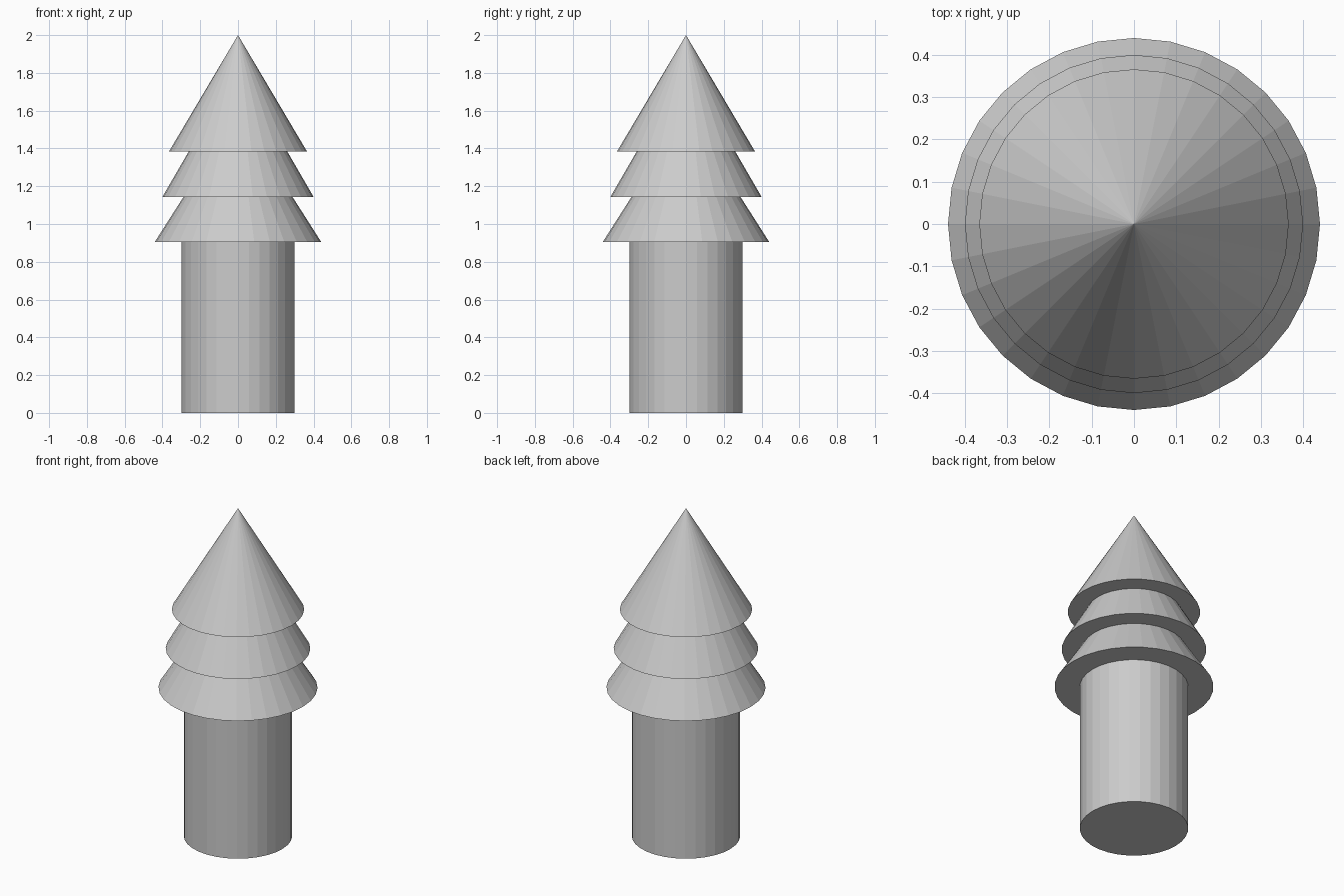
import bpy

if "Cube" in bpy.data.objects:
    bpy.data.objects.remove(bpy.data.objects["Cube"])

SIDES = 32

# Trunk
bpy.ops.mesh.primitive_cylinder_add(vertices=SIDES, radius=0.30, depth=0.906,
                                    location=(0, 0, 0.453))
bpy.context.object.name = "trunk"

# Stacked foliage cones: name, base height, radius, cone height
tiers = [
    ("lower_foliage", 0.906, 0.44, 0.69),
    ("middle_foliage", 1.144, 0.40, 0.69),
    ("top_foliage", 1.383, 0.366, 0.617),
]
for name, base, radius, height in tiers:
    bpy.ops.mesh.primitive_cone_add(vertices=SIDES, radius1=radius, radius2=0,
                                    depth=height, location=(0, 0, base + height / 2))
    bpy.context.object.name = name
